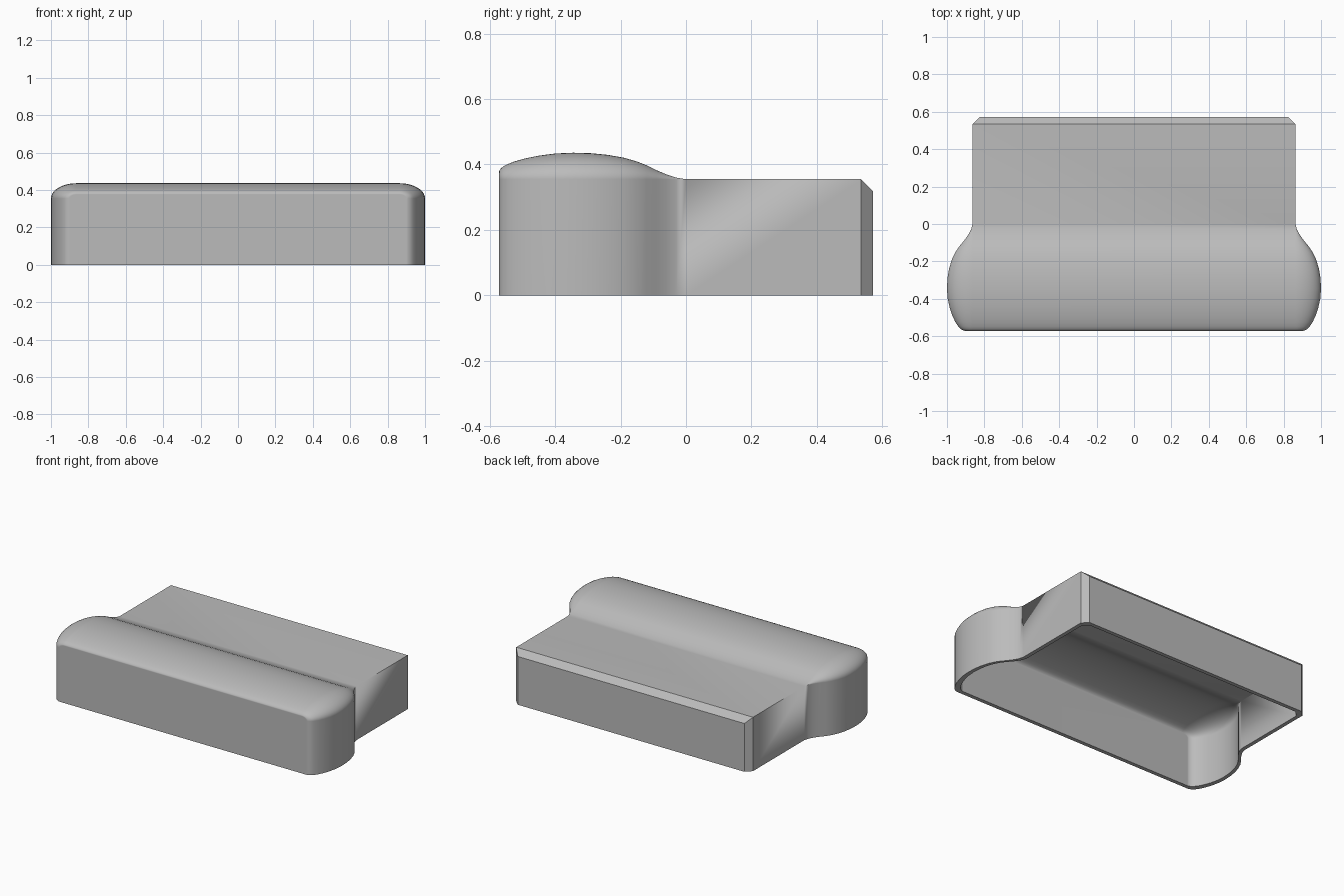
import bpy
import bmesh
import math

cube = bpy.data.objects.get("Cube")
if cube:
    bpy.data.objects.remove(cube, do_unlink=True)

HALF_W, BODY_H = 0.863, 0.355      # plain rear body
SIDE_BULGE, TOP_BULGE = 0.137, 0.081
FRONT, BACK = -0.572, 0.572
CHAMFER = 0.037
WALL = 0.026
ARC_STEPS = 10

# Bulge amount along the depth, from front to neck
BULGE = [(FRONT, 0.27), (-0.57, 0.34), (-0.565, 0.42), (-0.558, 0.49),
         (-0.547, 0.56), (-0.525, 0.67), (-0.49, 0.79), (-0.45, 0.89),
         (-0.4, 0.97), (-0.345, 1), (-0.29, 0.98), (-0.24, 0.92),
         (-0.19, 0.81), (-0.15, 0.67), (-0.12, 0.52), (-0.09, 0.34),
         (-0.06, 0.18), (-0.03, 0.06), (0, 0)]


def section(y, bulge, cut, inset):
    """Arch-shaped cross-section: straight walls, rounded shoulders, flat top."""
    px, pz = HALF_W - inset - cut, BODY_H - inset - cut
    right = [(px + SIDE_BULGE * bulge, 0)]
    for i in range(ARC_STEPS + 1):
        a = math.pi / 2 * i / ARC_STEPS
        right.append((px + SIDE_BULGE * bulge * math.cos(a),
                      pz + TOP_BULGE * bulge * math.sin(a)))
    outline = right + [(-x, z) for x, z in reversed(right)]
    y *= (BACK - inset) / BACK
    return [(x, y, z) for x, z in outline]


def add_shell(bm, inset):
    """Skin the cross-sections and close the front and back walls."""
    stations = [(y, b, 0) for y, b in BULGE]
    stations += [(BACK - CHAMFER, 0, 0), (BACK, 0, CHAMFER)]
    rings = [[bm.verts.new(p) for p in section(*s, inset)] for s in stations]
    for a, b in zip(rings, rings[1:]):
        for i in range(len(a) - 1):
            bm.faces.new((a[i], a[i + 1], b[i + 1], b[i]))
    bm.faces.new(rings[0])
    bm.faces.new(rings[-1])
    # Bottom edge loop: along one side and back along the other
    return [r[0] for r in rings] + [r[-1] for r in reversed(rings)]


# Hollow housing, open underneath
bm = bmesh.new()
outer = add_shell(bm, 0)
inner = add_shell(bm, WALL)
for i in range(len(outer)):
    j = (i + 1) % len(outer)
    bm.faces.new((outer[i], outer[j], inner[j], inner[i]))
bmesh.ops.remove_doubles(bm, verts=bm.verts, dist=0.0001)
bmesh.ops.recalc_face_normals(bm, faces=bm.faces)
mesh = bpy.data.meshes.new("housing_shell")
bm.to_mesh(mesh)
bm.free()
housing = bpy.data.objects.new("housing_shell", mesh)
bpy.context.collection.objects.link(housing)

# Grey plastic
grey = bpy.data.materials.new("grey_plastic")
grey.use_nodes = True
colour = (0.5, 0.5, 0.5, 1)
grey.diffuse_color = colour
grey.node_tree.nodes["Principled BSDF"].inputs["Base Color"].default_value = colour
mesh.materials.append(grey)

# Smooth bulge, crisp body edges
bpy.ops.object.select_all(action="DESELECT")
housing.select_set(True)
bpy.context.view_layer.objects.active = housing
bpy.ops.object.shade_smooth_by_angle(angle=math.radians(32))
weighted = housing.modifiers.new("flat_walls", "WEIGHTED_NORMAL")
weighted.keep_sharp = True
